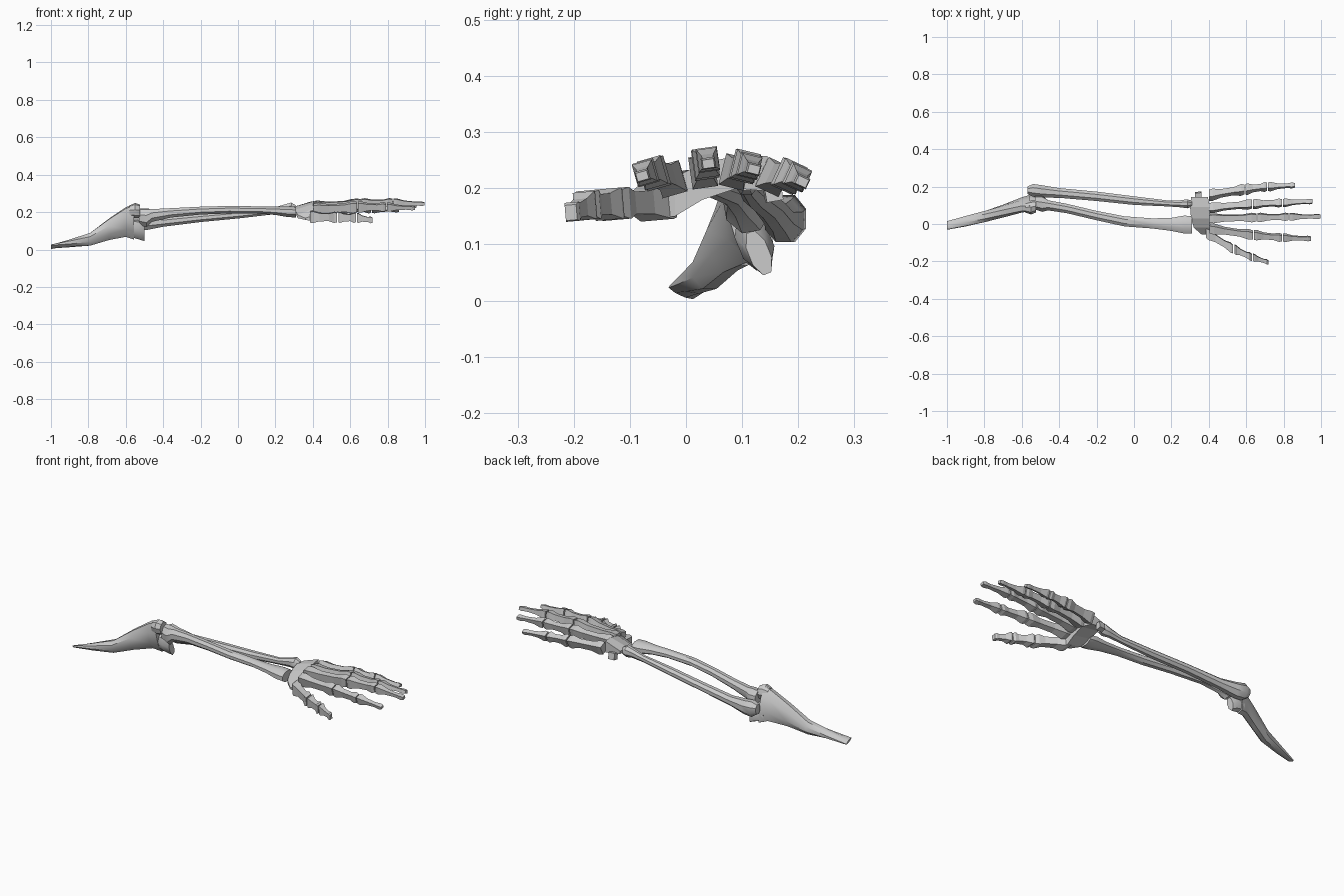
import bpy, bmesh
from math import cos, sin, pi, radians


def loft(name, sections, sides=8, smooth=True):
    """Skin rings lying across x: (x, y, z, half_y, half_z, roll_degrees)."""
    bm = bmesh.new()
    rings = []
    k = 1 / cos(pi / sides)
    for x, y, z, hy, hz, roll in sections:
        r = radians(roll)
        ring = []
        for i in range(sides):
            a = 2 * pi * (i + 0.5) / sides
            u, v = hy * k * cos(a), hz * k * sin(a)
            ring.append(bm.verts.new((x, y + u * cos(r) - v * sin(r),
                                      z + u * sin(r) + v * cos(r))))
        rings.append(ring)
    for a, b in zip(rings, rings[1:]):
        for i in range(sides):
            j = (i + 1) % sides
            bm.faces.new((a[i], a[j], b[j], b[i]))
    bm.faces.new(rings[0])
    bm.faces.new(rings[-1])
    bmesh.ops.recalc_face_normals(bm, faces=bm.faces[:])
    me = bpy.data.meshes.new(name)
    bm.to_mesh(me)
    bm.free()
    ob = bpy.data.objects.new(name, me)
    bpy.context.collection.objects.link(ob)
    if smooth:
        bpy.ops.object.select_all(action='DESELECT')
        ob.select_set(True)
        bpy.context.view_layer.objects.active = ob
        bpy.ops.object.shade_smooth_by_angle(angle=radians(35))
    return ob


def phalanx(name, p, q, w0, w1, h0, h1, roll):
    """Boxy bone with a pinched waist and flared ends from p to q."""
    secs = []
    for t, f in ((0, 0.9), (0.1, 1), (0.35, 0.7), (0.7, 0.68), (0.9, 1), (1, 0.85)):
        c = [a + (b - a) * t for a, b in zip(p, q)]
        secs.append((*c, (w0 + (w1 - w0) * t) * f, (h0 + (h1 - h0) * t) * f, roll))
    return loft(name, secs, 4, False)


# Upper arm: broken shaft fragment flaring to the elbow condyles
loft("upper_arm_bone", [
    (-1.00, -0.008, 0.015, 0.024, 0.006, -25),
    (-0.90, 0.015, 0.033, 0.027, 0.019, -10),
    (-0.79, 0.042, 0.055, 0.030, 0.034, 0),
    (-0.69, 0.072, 0.108, 0.032, 0.056, 8),
    (-0.60, 0.102, 0.147, 0.034, 0.078, 14),
    (-0.555, 0.112, 0.148, 0.034, 0.095, 17)])
# Twin rollers and side spurs at the elbow
loft("elbow_upper_condyle", [
    (-0.58, 0.088, 0.205, 0.025, 0.030, 17),
    (-0.55, 0.088, 0.208, 0.034, 0.038, 17),
    (-0.525, 0.094, 0.205, 0.030, 0.034, 17)])
loft("elbow_lower_condyle", [
    (-0.58, 0.118, 0.115, 0.025, 0.045, 20),
    (-0.53, 0.122, 0.105, 0.030, 0.050, 22),
    (-0.50, 0.130, 0.085, 0.018, 0.040, 22)])

# Forearm bone on the thumb side, widening at the wrist
loft("forearm_front_bone", [
    (-0.530, 0.115, 0.175, 0.034, 0.042, 10),
    (-0.490, 0.108, 0.170, 0.040, 0.048, 10),
    (-0.460, 0.100, 0.182, 0.027, 0.034, 0),
    (-0.36, 0.083, 0.196, 0.025, 0.025, 0),
    (-0.20, 0.045, 0.208, 0.025, 0.021, 0),
    (-0.05, 0.014, 0.213, 0.027, 0.020, 0),
    (0.10, 0.003, 0.212, 0.027, 0.019, 0),
    (0.20, -0.002, 0.207, 0.035, 0.022, 0),
    (0.27, -0.003, 0.202, 0.048, 0.029, 0),
    (0.31, -0.005, 0.200, 0.047, 0.028, 0)])
# Forearm bone on the little finger side
loft("forearm_back_bone", [
    (-0.570, 0.180, 0.150, 0.020, 0.026, 0),
    (-0.540, 0.180, 0.146, 0.034, 0.042, 0),
    (-0.490, 0.174, 0.142, 0.033, 0.038, 0),
    (-0.40, 0.166, 0.147, 0.026, 0.025, 0),
    (-0.20, 0.148, 0.168, 0.025, 0.021, 0),
    (0.00, 0.125, 0.186, 0.023, 0.020, 0),
    (0.18, 0.110, 0.204, 0.016, 0.017, 0),
    (0.25, 0.108, 0.217, 0.019, 0.024, 0),
    (0.285, 0.108, 0.220, 0.024, 0.031, 0),
    (0.31, 0.108, 0.216, 0.015, 0.020, 0)])

# Wrist: arched plate across the hand, profile (y, z_top, z_bottom, x_start, x_end)
bm = bmesh.new()
rings = []
for y, zt, zb, x0, x1 in ((-0.055, 0.185, 0.150, 0.36, 0.41), (-0.02, 0.220, 0.150, 0.32, 0.405),
                          (0.03, 0.245, 0.180, 0.305, 0.405), (0.09, 0.258, 0.200, 0.30, 0.405),
                          (0.145, 0.258, 0.195, 0.305, 0.395)):
    h = (zt - zb) * 0.25
    rings.append([bm.verts.new(c) for c in (
        (x0, y, zb + h), (x0, y, zt - 2 * h), (x1, y, zt), (x1, y, zb))])
for a, b in zip(rings, rings[1:]):
    for i in range(4):
        j = (i + 1) % 4
        bm.faces.new((a[i], a[j], b[j], b[i]))
bm.faces.new(rings[0])
bm.faces.new(rings[-1])
bmesh.ops.recalc_face_normals(bm, faces=bm.faces[:])
me = bpy.data.meshes.new("wrist_plate")
bm.to_mesh(me)
bm.free()
bpy.context.collection.objects.link(bpy.data.objects.new("wrist_plate", me))

# Small loose wrist bone
loft("wrist_pebble", [(0.325, 0.153, 0.195, 0.015, 0.018, 10),
                      (0.36, 0.156, 0.195, 0.015, 0.018, 10)], 4, False)

# Fingers: joint positions, roll following the arch of the hand
fingers = {
    "index": (16, [(0.405, -0.024, 0.215), (0.635, -0.058, 0.228), (0.79, -0.073, 0.228), (0.945, -0.078, 0.222)]),
    "middle": (8, [(0.40, 0.030, 0.228), (0.655, 0.035, 0.245), (0.825, 0.039, 0.252), (0.997, 0.040, 0.244)]),
    "ring": (-14, [(0.40, 0.085, 0.228), (0.63, 0.106, 0.240), (0.79, 0.113, 0.240), (0.955, 0.121, 0.234)]),
    "little": (-25, [(0.40, 0.153, 0.220), (0.59, 0.185, 0.222), (0.71, 0.199, 0.220), (0.86, 0.207, 0.212)]),
}
widths = (0.023, 0.022, 0.019, 0.012)
heights = (0.029, 0.027, 0.021, 0.009)
for f, (roll, pts) in fingers.items():
    for i in range(3):
        p = list(pts[i])
        p[0] += 0.006 if i else 0
        phalanx(f"{f}_finger_bone_{i + 1}", p, pts[i + 1], widths[i], widths[i + 1],
                heights[i], heights[i + 1], roll)

# Thumb, shorter and lower
thumb = [(0.385, -0.045, 0.175), (0.53, -0.134, 0.172), (0.63, -0.178, 0.170), (0.718, -0.205, 0.157)]
tw, th = (0.030, 0.025, 0.020, 0.012), (0.032, 0.028, 0.026, 0.016)
for i in range(3):
    p = list(thumb[i])
    p[0] += 0.006 if i else 0
    phalanx(f"thumb_bone_{i + 1}", p, thumb[i + 1], tw[i], tw[i + 1], th[i], th[i + 1], 5)
